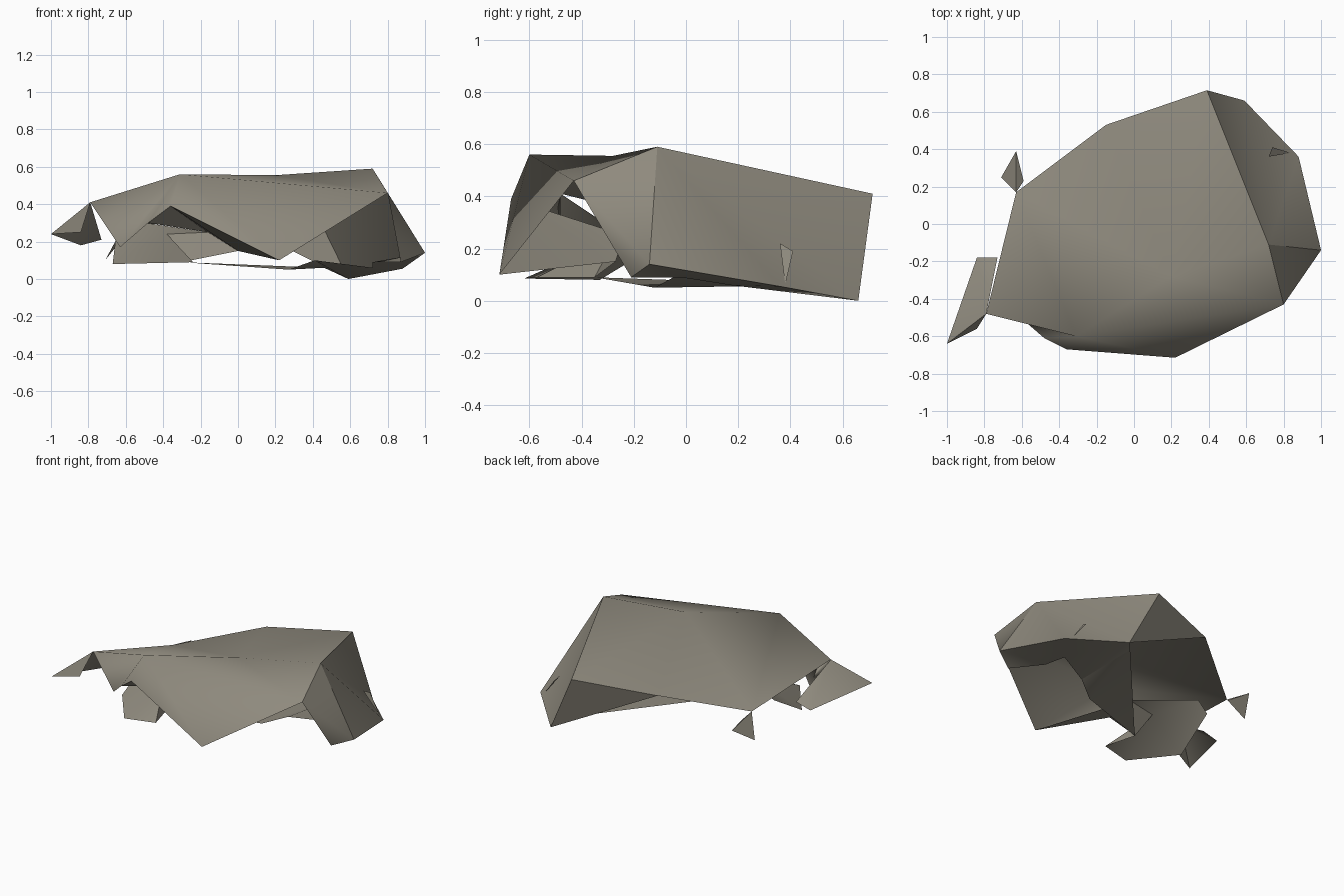
import bpy, bmesh, math

if "Cube" in bpy.data.objects:
    bpy.data.objects.remove(bpy.data.objects["Cube"])

stone = bpy.data.materials.new("weathered grey stone")
stone.diffuse_color = (0.275, 0.255, 0.208, 1)
stone.use_nodes = True
stone.node_tree.nodes["Principled BSDF"].inputs["Base Color"].default_value = stone.diffuse_color

# shared corners of the shell: crest, rim and feet
P = {
    "crest_l": (-.31, -.60, .56), "crest_m": (.20, -.28, .555), "crest_r": (.72, -.11, .59),
    "back_r": (.39, .715, .41), "back_m": (-.15, .53, .37), "back_l": (-.63, .17, .25),
    "left": (-.79, -.48, .41), "front_r": (.80, -.43, .46),
    "front_foot": (.22, -.715, .10), "brow": (-.36, -.67, .39),
    "foot_b": (.59, .66, 0), "foot_r": (.88, .36, .055),
    "tip_r": (1.0, -.14, .14), "notch_r": (.87, -.21, .09),
    "inner": (-.30, -.35, .09), "mid": (.27, -.12, .05), "roof": (0, -.27, .15),
    "lip": (-.48, -.61, .30), "low_l": (-.63, -.48, .17),
    "tip_l": (-1.0, -.64, .24), "hub": (-.16, -.235, .25),
}


def sheet(name, faces, extra=None, up=(0, 0, 1), sharp=None):
    """Thin open sheet made from named corners, turned to face 'up'.
    With 'sharp' given, only those named edges stay hard."""
    pts = {**P, **(extra or {})}
    bm = bmesh.new()
    made = {}
    for f in faces:
        for n in f.split():
            if n not in made:
                made[n] = bm.verts.new(pts[n])
        bm.faces.new([made[n] for n in f.split()])
    bmesh.ops.recalc_face_normals(bm, faces=bm.faces[:])
    bm.normal_update()
    side = sum(sum(a * b for a, b in zip(f.normal, up)) * f.calc_area() for f in bm.faces)
    if side < 0:
        bmesh.ops.reverse_faces(bm, faces=bm.faces[:])
    for f in bm.faces:
        f.smooth = True
    for e in sharp or []:
        a, b = e.split()
        bm.edges.get((made[a], made[b])).smooth = False
    me = bpy.data.meshes.new(name)
    bm.to_mesh(me)
    bm.free()
    me.materials.append(stone)
    ob = bpy.data.objects.new(name, me)
    bpy.context.collection.objects.link(ob)
    if sharp is None:
        bpy.ops.object.select_all(action='DESELECT')
        ob.select_set(True)
        bpy.context.view_layer.objects.active = ob
        bpy.ops.object.shade_smooth_by_angle(angle=math.radians(42))
    return ob


# main shell: broad top, front face and left brow
sheet("rock_shell", [
    "crest_m crest_r back_r", "crest_m back_r back_m", "crest_m back_m back_l",
    "crest_l crest_m back_l", "crest_l back_l left",
    "crest_l front_r crest_m", "crest_m front_r crest_r",
    "crest_l front_foot front_r", "crest_l brow front_foot",
    "crest_l left low_l", "crest_l low_l lip", "crest_l lip brow", "left cheek low_l",
], {"cheek": (-.69, -.49, .36)}, sharp=[])

# right wall down to the feet
sheet("right_wall", [
    "crest_r foot_b back_r", "crest_r foot_r foot_b", "crest_r tip_r foot_r",
    "crest_r front_r tip_r", "front_r notch_r tip_r",
], up=(1, 0, 0), sharp=["crest_r tip_r"])

# triangular back wall
sheet("back_wall", ["back_r foot_b back_m"], up=(0, 1, 0))

# band under the shell from the right wall to the left hollow
sheet("underside_band", [
    "foot_b foot_r ledge_b", "foot_b ledge_b bend", "foot_b bend rear", "rear bend mid",
    "rear mid inner", "ledge_b foot_r tip_r", "ledge_b tip_r ledge", "ledge tip_r notch_r",
], {"rear": (.46, .51, .06), "ledge_b": (.72, .17, .06), "ledge": (.72, -.02, .09),
    "bend": (.41, -.03, .10)}, (0, 0, -1))

# inner side of the front brow
sheet("inner_brow", ["front_foot roof brow", "brow roof hub", "hub lip brow",
                     "roof inner hub"], up=(0, 0, -1))

# sloping panel in the left hollow, a fan rising to the rear
rim = ["hub", "rim_b", "rim_l", "side", "toe", "toe_r", "inner"]
sheet("hollow_panel", [f"centre {a} {b}" for a, b in zip(rim, rim[1:] + rim[:1])],
      {"centre": (-.38, -.27, .24), "rim_b": (-.56, -.03, .31), "rim_l": (-.65, -.05, .25),
       "side": (-.67, -.33, .08), "toe": (-.45, -.62, .085), "toe_r": (-.24, -.57, .09)})

# ragged flaps on the left and back corners
sheet("left_flap", ["left tip_l edge", "left edge end", "left fold tip_l"],
      {"edge": (-.84, -.18, .18), "end": (-.73, -.18, .21), "fold": (-.84, -.56, .25)})
sheet("back_flap", ["back_l low peak", "back_l peak root"],
      {"low": (-.71, .25, .10), "peak": (-.63, .39, .20), "root": (-.59, .23, .20)})

# small splinter on the right wall
sheet("wall_splinter", ["a b c"],
      {"a": (.72, .36, .22), "b": (.74, .41, .19), "c": (.84, .38, .06)}, (1, 0, 0))
